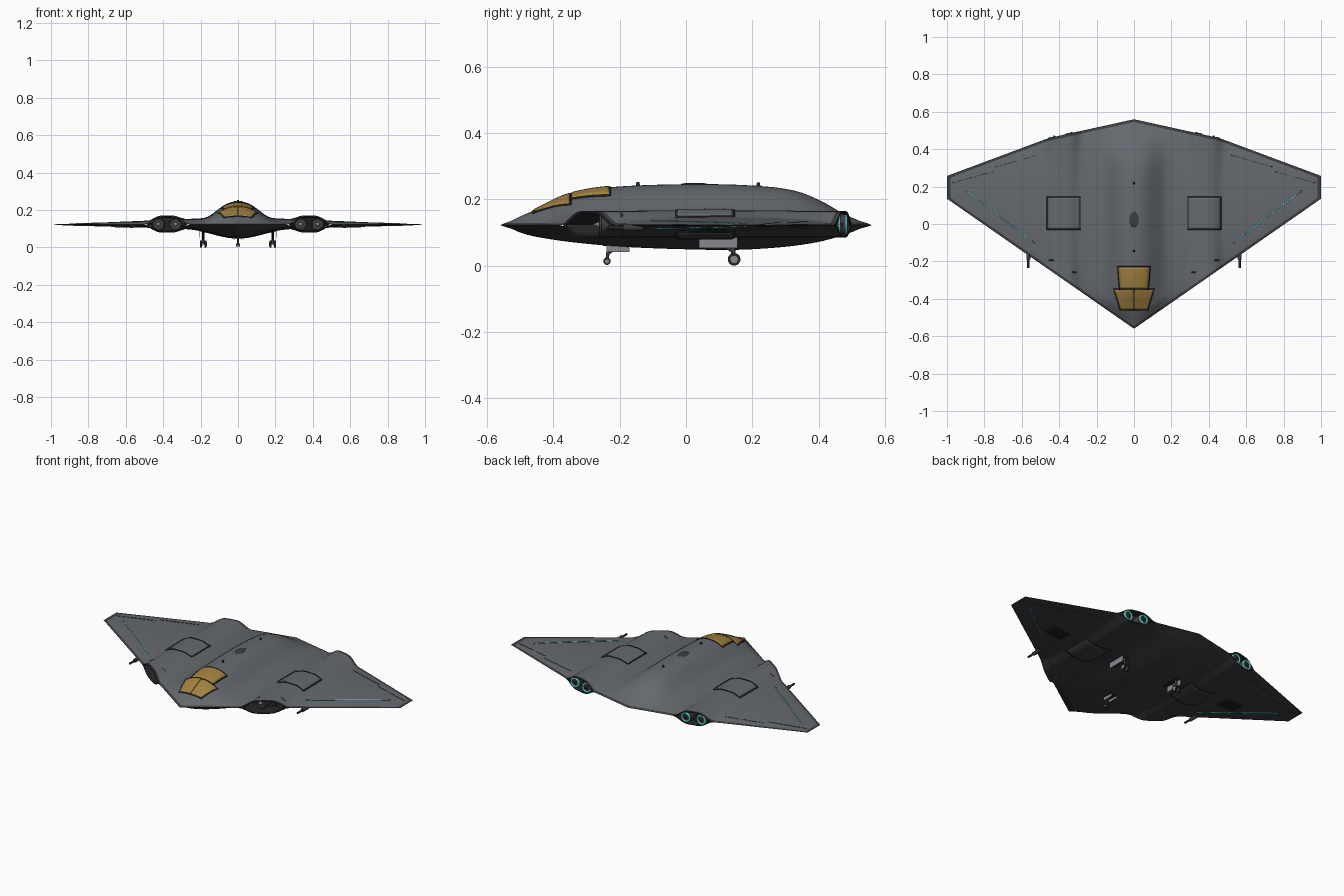
import bpy, bmesh, math
from mathutils import Vector

if "Cube" in bpy.data.objects:
    bpy.data.objects.remove(bpy.data.objects["Cube"])

ZC = 0.122   # height of the wing plane


def mat(name, r, g, b):
    m = bpy.data.materials.new(name)
    m.diffuse_color = (r, g, b, 1)
    m.use_nodes = True
    m.node_tree.nodes["Principled BSDF"].inputs["Base Color"].default_value = m.diffuse_color
    return m


GREY = mat("upper_grey", .13, .14, .155)
DARK = mat("dark_grey", .045, .047, .052)
BLACK = mat("black", .02, .02, .023)
AMBER = mat("amber_glass", .36, .22, .05)
CYAN = mat("cyan_glow", .12, .6, .62)
LIGHT = mat("door_grey", .25, .25, .28)


def make(name, verts, faces, mats, idx=None, smooth=True):
    me = bpy.data.meshes.new(name)
    me.from_pydata(verts, [], faces)
    for m in mats:
        me.materials.append(m)
    if idx:
        me.polygons.foreach_set("material_index", idx)
    ob = bpy.data.objects.new(name, me)
    bpy.context.collection.objects.link(ob)
    bm = bmesh.new()
    bm.from_mesh(me)
    bmesh.ops.remove_doubles(bm, verts=bm.verts, dist=.0016)
    bm.to_mesh(me)
    bm.free()
    if smooth:
        bpy.ops.object.select_all(action='DESELECT')
        ob.select_set(True)
        bpy.context.view_layer.objects.active = ob
        bpy.ops.object.shade_smooth_by_angle(angle=math.radians(35))
    return ob


# ---- shape functions: planform, profiles, height field ----
def front(x):
    return -.56 + .695 * abs(x)


def back(x):
    a = abs(x)
    return .56 - a * .22 if a < .455 else .46 - (a - .455) * .3725


def curve(pts, y):
    n = len(pts)
    y = min(max(y, pts[0][0]), pts[-1][0])
    i = next(k for k in range(n - 1) if y <= pts[k + 1][0])

    def slope(k):
        a, b = pts[max(k - 1, 0)], pts[min(k + 1, n - 1)]
        return (b[1] - a[1]) / (b[0] - a[0])
    (y0, z0), (y1, z1) = pts[i], pts[i + 1]
    h = y1 - y0
    t = (y - y0) / h
    return ((2*t**3 - 3*t*t + 1) * z0 + (t**3 - 2*t*t + t) * h * slope(i)
            + (3*t*t - 2*t**3) * z1 + (t**3 - t*t) * h * slope(i + 1))


SPINE = [(-.56, 0), (-.46, .043), (-.36, .09), (-.24, .113), (0, .123),
         (.2, .119), (.33, .103), (.42, .066), (.48, .03), (.56, 0)]
KEEL = [(-.56, 0), (-.46, .033), (-.25, .06), (0, .072), (.2, .072), (.4, .05), (.56, 0)]


def bump(x, h):
    return h * math.exp(-((abs(x) - .38) / .085) ** 4)


def height(x, y, up):
    f, b = front(x), back(x)
    t = min(max((y - f) / (b - f), 0), 1)
    d = min(max(min(y - f, b - y) / .05, 0), 1)
    d = d * d * (3 - 2 * d)
    wing = (.042 if up > 0 else .032) * (1 - abs(x)) * (4 * t * (1 - t)) ** .65
    if up > 0:
        body = curve(SPINE, y) * math.exp(-(abs(x) / .15) ** 2.5) * d
    else:
        body = curve(KEEL, y) * math.exp(-(x / .22) ** 2) * d
    pod = bump(x, .043 if up > 0 else .037)
    return ZC + up * (max(wing, 0)**4 + max(body, 0)**4 + pod**4) ** .25


# ---- hull: upper and lower skin, open at the engine mouths ----
N, M, RIM = 100, 52, .015
V, F, I = [], [], []
for up in (1, -1):
    base = len(V)
    for i in range(N + 1):
        x = -1 + 2 * i / N
        f, b = front(x), back(x)
        ys = [f] + [f + RIM + (b - f - 2 * RIM) * j / (M - 2) for j in range(M - 1)] + [b]
        V += [(x, y, height(x, y, up)) for y in ys]
    for i in range(N):
        for j in range(M):
            a = base + i * (M + 1) + j
            q = (a, a + M + 1, a + M + 2, a + 1)
            F.append(q if up > 0 else q[::-1])
            I.append(1 if up < 0 or j in (0, M - 1) or i in (0, N - 1) else 0)
make("hull", V, F, [GREY, DARK], I)


# ---- thin plates that follow the hull skin ----
def patch(name, quad, m, up=1, off=.003, n=12):
    a, b, c, d = [Vector(p) for p in quad]
    top, low = [], []
    for i in range(n + 1):
        for j in range(n + 1):
            u, v = i / n, j / n
            p = a.lerp(b, u).lerp(d.lerp(c, u), v)
            z = height(p.x, p.y, up)
            top.append((p.x, p.y, z + up * off))
    fs = []
    for i in range(n):
        for j in range(n):
            k = i * (n + 1) + j
            q = (k, k + n + 1, k + n + 2, k + 1)
            fs.append(q if (up > 0) == ((b - a).cross(d - a) > 0) else q[::-1])
    ob = make(name, top, fs, [m])
    s = ob.modifiers.new("thick", 'SOLIDIFY')
    s.thickness = off
    return ob


def rect(x0, x1, y0, y1):
    return [(x0, y0), (x1, y0), (x1, y1), (x0, y1)]


# ---- canopy: dark frame with amber panes ----
patch("canopy_frame_lower", [(-.076, -.463), (.076, -.463), (.11, -.346), (-.11, -.346)], BLACK, off=.0025)
patch("canopy_frame_upper", [(-.08, -.352), (.08, -.352), (.09, -.226), (-.09, -.226)], BLACK, off=.0025)
for s in (1, -1):
    patch("canopy_pane_lower", [(s*.002, -.457), (s*.07, -.457), (s*.104, -.352), (s*.002, -.352)], AMBER, off=.0045)
patch("canopy_pane_upper", [(-.074, -.345), (.074, -.345), (.084, -.232), (-.084, -.232)], AMBER, off=.0045)


# ---- basic solids ----
def rod(name, p, q, r, m, r2=None, n=20):
    p, q = Vector(p), Vector(q)
    bpy.ops.mesh.primitive_cone_add(vertices=n, radius1=r, radius2=r if r2 is None else r2,
                                    depth=(q - p).length, location=(p + q) / 2)
    ob = bpy.context.object
    ob.name = name
    ob.rotation_euler = (q - p).to_track_quat('Z', 'Y').to_euler()
    ob.data.materials.append(m)
    bpy.ops.object.shade_smooth_by_angle(angle=math.radians(35))
    return ob


def box(name, loc, size, m):
    bpy.ops.mesh.primitive_cube_add(size=1, location=loc)
    ob = bpy.context.object
    ob.name = name
    ob.scale = size
    ob.data.materials.append(m)


def ring(name, loc, R, r, m):
    bpy.ops.mesh.primitive_torus_add(major_radius=R, minor_radius=r, major_segments=28, minor_segments=8,
                                     location=loc, rotation=(math.pi / 2, 0, 0))
    bpy.context.object.name = name
    bpy.context.object.data.materials.append(m)
    bpy.ops.object.shade_smooth_by_angle(angle=math.radians(60))


# ---- engine duct liner: lip, inner wall and end cap ----
def duct(name, s, edge, depth):
    xs = [-.11 + .22 * i / 22 for i in range(23)]
    loop = [(x, bump(.38 + x, .043)) for x in xs] + [(x, -bump(.38 + x, .037)) for x in xs[-2:0:-1]]
    n, verts, faces = len(loop), [], []
    for k, dep in ((1, 0), (.87, 0), (.85, depth)):
        for x, z in loop:
            X = s * (.38 + x * k)
            verts.append((X, edge(X) + dep, ZC + z * k))
    flip = (s > 0) == (depth > 0)
    for r in range(2):
        for i in range(n):
            j = (i + 1) % n
            q = (r*n + i, r*n + j, r*n + n + j, r*n + n + i)
            faces.append(q if flip else q[::-1])
    for i in range(22):   # cap strips between upper and lower halves
        lo = lambda k: 2*n + (k if k in (0, 22) else n - k)
        q = [2*n + i, 2*n + i + 1, lo(i + 1), lo(i)]
        q = list(dict.fromkeys(q))
        faces.append(q if flip else q[::-1])
    make(name, verts, faces, [BLACK])


for s in (1, -1):
    duct("intake_duct", s, front, .11)
    duct("exhaust_duct", s, back, -.05)
    for x in (.334, .426):
        X, z = s * x, ZC + .002
        # intake fans
        y = front(X) + .07
        rod("intake_fan", (X, y, z), (X, y + .05, z), .033, DARK)
        ring("intake_fan_rim", (X, y, z), .033, .004, DARK)
        rod("fan_hub", (X, y + .005, z), (X, y - .025, z), .012, LIGHT, 0)
        # exhaust nozzles with glowing rings
        y = back(X) - .006
        rod("nozzle", (X, y - .05, z), (X, y, z), .034, DARK, .031)
        ring("nozzle_glow", (X, y, z), .025, .006, CYAN)
        rod("nozzle_core", (X, y - .01, z), (X, y + .012, z), .012, BLACK, .004)

    # hatches above and below the engines
    for up in (1, -1):
        patch("hatch_frame", rect(s*.285, s*.468, -.032, .147), BLACK, up, .003, 18)
        patch("hatch_panel", rect(s*.292, s*.461, -.025, .14), GREY if up > 0 else DARK, up, .005, 18)
        # glowing strips parallel to the leading edge
        strip = [(s*x, front(x) + o) for x, o in ((.53, .085), (.9, .11), (.9, .117), (.53, .092))]
        patch("light_strip", strip, CYAN, up, .002, 10)
        # control surface seams
        for x0, x1 in ((.52, .74), (.75, .97)):
            patch("flap_seam", [(s*x0, back(x0) - .07), (s*x1, back(x1) - .05),
                                (s*x1, back(x1) - .047), (s*x0, back(x0) - .067)], DARK, up, .0015, 10)
    for k in range(4):
        y = .04 + k * .022
        patch("belly_vent", rect(s*.56, s*.68, y, y + .014), BLACK, -1, .003, 6)

    # guns on the leading edge
    rod("gun_body", (s*.565, -.13, .115), (s*.565, -.19, .115), .011, DARK)
    rod("gun_barrel", (s*.565, -.19, .115), (s*.565, -.235, .115), .006, BLACK)

    # main landing gear
    rod("main_strut", (s*.185, .145, .02), (s*.185, .135, .1), .007, DARK)
    rod("main_brace", (s*.185, .143, .04), (s*.185, .08, .085), .004, DARK)
    rod("main_axle", (s*.168, .145, .019), (s*.202, .145, .019), .004, LIGHT)
    for o in (-.012, .012):
        rod("main_tyre", (s*.185 + o - .005, .145, .019), (s*.185 + o + .005, .145, .019), .019, BLACK, n=28)
        rod("main_wheel_hub", (s*.185 + o - .006, .145, .019), (s*.185 + o + .006, .145, .019), .011, LIGHT)
    box("main_gear_door", (s*.207, .097, .07), (.004, .115, .034), LIGHT)
    patch("main_gear_bay", rect(s*.168, s*.204, .04, .16), BLACK, -1, .002)

# ---- nose landing gear ----
rod("nose_strut", (0, -.238, .014), (0, -.232, .07), .005, DARK)
rod("nose_brace", (0, -.236, .035), (0, -.19, .062), .003, DARK)
for o in (-.006, .006):
    rod("nose_tyre", (o - .003, -.238, .013), (o + .003, -.238, .013), .011, BLACK, n=24)
    rod("nose_wheel_hub", (o - .0035, -.238, .013), (o + .0035, -.238, .013), .006, LIGHT)
for s in (1, -1):
    box("nose_gear_door", (s*.018, -.205, .052), (.003, .07, .022), LIGHT)
patch("nose_gear_bay", rect(-.016, .016, -.25, -.17), BLACK, -1, .002)

# ---- dorsal dome and antennas ----
bpy.ops.mesh.primitive_uv_sphere_add(segments=32, ring_count=12, location=(0, .025, height(0, .025, 1)))
dome = bpy.context.object
dome.name = "dorsal_dome"
dome.scale = (.025, .04, .004)
dome.data.materials.append(DARK)
bpy.ops.object.shade_smooth()
for y in (-.145, .218):
    z = height(0, y, 1)
    rod("antenna", (0, y, z - .004), (0, y, z + .011), .007, BLACK, .004, 12)
